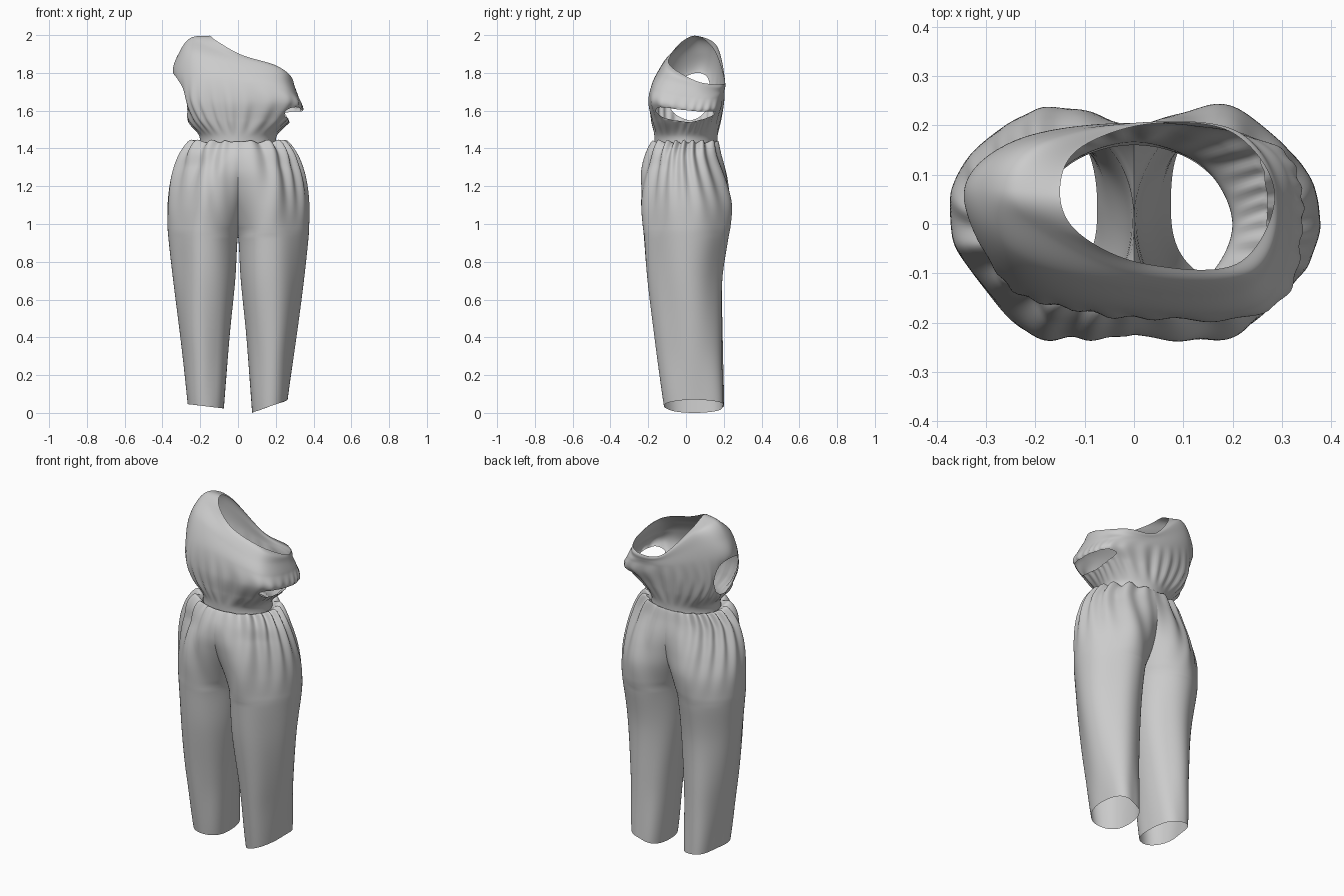
import bpy, bmesh, math
from mathutils import Vector

if "Cube" in bpy.data.objects:
    bpy.data.objects.remove(bpy.data.objects["Cube"])


def catmull(pts, t, closed=False):
    """Smooth interpolation through control points at parameter t."""
    n = len(pts)
    i = math.floor(t) if closed else min(int(t), n - 2)
    f = t - i
    pick = (lambda k: pts[k % n]) if closed else (lambda k: pts[max(0, min(n - 1, k))])
    a, b, c, d = (pick(i + k) for k in (-1, 0, 1, 2))
    return 0.5 * (2 * b + (c - a) * f + (2 * a - 5 * b + 4 * c - d) * f ** 2
                  + (3 * b - a - 3 * c + d) * f ** 3)


def ramp(x, a, b):
    t = max(0.0, min(1.0, (x - a) / (b - a)))
    return t * t * (3 - 2 * t)


def make_cloth(name, rows, closed=False, flip=False, hole=None):
    """Turn a grid of points into a smooth open sheet, leaving out faces inside holes."""
    bm = bmesh.new()
    grid = [[bm.verts.new(p) for p in row] for row in rows]
    cols = len(rows[0])
    rim = set()
    for j in range(len(rows) - 1):
        for i in range(cols if closed else cols - 1):
            k = (i + 1) % cols
            quad = [grid[j][i], grid[j][k], grid[j + 1][k], grid[j + 1][i]]
            if hole and hole(i + 0.5, j + 0.5):
                rim.update(quad)
            else:
                bm.faces.new(quad[::-1] if flip else quad)
    bmesh.ops.delete(bm, geom=[v for v in bm.verts if not v.link_faces], context='VERTS')
    rim = [v for v in rim if v.is_valid]
    # relax the stepped hole edges into clean curves
    for _ in range(8):
        new = {}
        for v in rim:
            near = [e.other_vert(v).co for e in v.link_edges if e.is_boundary]
            if len(near) == 2:
                new[v] = v.co * 0.5 + (near[0] + near[1]) * 0.25
        for v, co in new.items():
            v.co = co
    bmesh.ops.remove_doubles(bm, verts=bm.verts, dist=0.0002)
    me = bpy.data.meshes.new(name)
    bm.to_mesh(me)
    bm.free()
    for p in me.polygons:
        p.use_smooth = True
    ob = bpy.data.objects.new(name, me)
    bpy.context.collection.objects.link(ob)
    return ob


# Trouser sections from waist to hem: z, outer x, inner x, front y, back y
LEG = [Vector(r) for r in (
    (1.42, 0.200, -0.200, -0.165, 0.160),
    (1.435, 0.245, -0.240, -0.180, 0.170),
    (1.37, 0.305, -0.260, -0.215, 0.185),
    (1.29, 0.340, -0.200, -0.232, 0.205),
    (1.20, 0.362, -0.120, -0.235, 0.222),
    (1.10, 0.374, -0.060, -0.232, 0.236),
    (1.00, 0.375, -0.018, -0.225, 0.232),
    (0.92, 0.370, 0.002, -0.220, 0.222),
    (0.70, 0.345, 0.015, -0.203, 0.192),
    (0.40, 0.307, 0.045, -0.163, 0.192),
    (0.035, 0.265, 0.075, -0.112, 0.200))]


def trouser_leg(name, side, phase, front_cut, hem_tilt):
    rows, steps, cols = [], 90, 120
    for j in range(steps + 1):
        z, xo, xi, yf, yb = catmull(LEG, j / steps * (len(LEG) - 1))
        cx, rx, cy, ry = (xo + xi) / 2, (xo - xi) / 2, (yf + yb) / 2, (yb - yf) / 2
        # above the crotch the section is cut open at the centre seam
        gap = math.acos(max(-1, min(1, cx / rx))) if rx > cx else 0
        row = []
        for i in range(cols + 1):
            s = i / cols
            a = math.pi + gap + s * 2 * (math.pi - gap)
            fade = min(1, 6 * s, 6 * (1 - s))
            gather = math.sin(62 * s + phase + 2.2 * math.sin(9 * s + phase))
            fold = math.sin(19 * s + 2.5 * z + phase) + 0.6 * math.sin(31 * s - 4 * z)
            d = fade * (0.010 * gather * ramp(z, 0.95, 1.4) * ramp(j, 0, 8)
                        + 0.004 * fold * ramp(z, 1.4, 1.1))
            # outer corners are slimmer at the hip and fuller at the hem
            k = 1
            if math.cos(a) > 0:
                cut = front_cut if math.sin(a) < 0 else 0.04
                k -= cut * math.sin(2 * a) ** 2 * ramp(z, 0.3, 0.85) * ramp(z, 1.43, 1.3)
            k += 0.06 * math.sin(2 * a) ** 2 * ramp(z, 0.35, 0.05)
            x = max(0, cx + (rx * k + d) * math.cos(a))
            y = cy + (ry * k + d) * math.sin(a)
            hem = hem_tilt * math.cos(a) * ramp(z, 0.5, 0.03)
            puff = 0.010 * fade * gather * ramp(j, 2, 9) * ramp(j, 22, 10)
            row.append((side * x, y, z + hem + puff))
        rows.append(row)
    return make_cloth(name, rows, flip=side > 0)


trouser_leg("left_trouser_leg", -1, 0.4, 0.14, 0.012)
trouser_leg("right_trouser_leg", 1, 2.1, 0.09, 0.035)


# Bodice rings: 8 points each, running +x, back, -x, front
def oval(rx, ry, z):
    return [(rx * math.cos(k * math.pi / 4), ry * math.sin(k * math.pi / 4), z) for k in range(8)]


RINGS = [
    oval(0.200, 0.165, 1.41),
    oval(0.207, 0.168, 1.47),
    # lower armhole level
    [(.27, .02, 1.54), (.22, .14, 1.56), (0, .185, 1.56), (-.21, .14, 1.56),
     (-.26, .02, 1.54), (-.21, -.13, 1.56), (0, -.18, 1.55), (.22, -.14, 1.55)],
    # lower edge of the dropped sleeve
    [(.34, .02, 1.60), (.28, .16, 1.61), (0, .20, 1.65), (-.25, .15, 1.66),
     (-.29, .03, 1.66), (-.25, -.13, 1.66), (0, -.19, 1.65), (.28, -.17, 1.64)],
    # chest
    [(.32, .04, 1.67), (.25, .17, 1.67), (0, .205, 1.71), (-.24, .17, 1.79),
     (-.345, .06, 1.80), (-.25, -.11, 1.78), (-.02, -.17, 1.76), (.26, -.16, 1.71)],
    # upper chest and shoulder side
    [(.30, .05, 1.72), (.22, .18, 1.70), (.02, .205, 1.74), (-.22, .17, 1.89),
     (-.31, .07, 1.91), (-.24, -.06, 1.90), (-.02, -.13, 1.84), (.24, -.13, 1.77)],
    # shoulder top
    [(.292, .05, 1.745), (.215, .185, 1.725), (.03, .207, 1.755), (-.18, .165, 1.94),
     (-.25, .07, 1.985), (-.19, -.01, 1.96), (0, -.10, 1.88), (.235, -.10, 1.815)],
    # slanted neckline
    [(.285, .06, 1.755), (.20, .185, 1.74), (.03, .203, 1.765), (-.115, .15, 1.92),
     (-.15, .06, 1.995), (-.11, -.02, 1.967), (.02, -.08, 1.895), (.21, -.08, 1.835)],
]
RINGS = [[Vector(p) for p in ring] for ring in RINGS]
COLS, PER = 160, 14


def bodice_point(u, v):
    p = catmull([catmull(ring, u, True) for ring in RINGS], v)
    a = u * math.pi / 4
    gather = math.sin(26 * a + 2 * math.sin(3 * a)) + 0.5 * math.sin(11 * a + 1)
    puff = 0.005 * gather * ramp(v, 0.9, 2) * ramp(v, 4.2, 2.4)
    return p + Vector((p.x, p.y, 0)).normalized() * puff


def armholes(i, j):
    u, v = i * 8 / COLS, j / PER
    right = (min(u, 8 - u) / 1.05) ** 2 + ((v - 2.5) / 0.48) ** 2 < 1
    left = ((u - 4) / 0.75) ** 2 + ((v - 3.05) / 0.95) ** 2 < 1
    return right or left


rows = [[bodice_point(i * 8 / COLS, j / PER) for i in range(COLS)]
        for j in range((len(RINGS) - 1) * PER + 1)]
make_cloth("one_shoulder_bodice", rows, closed=True, hole=armholes)
